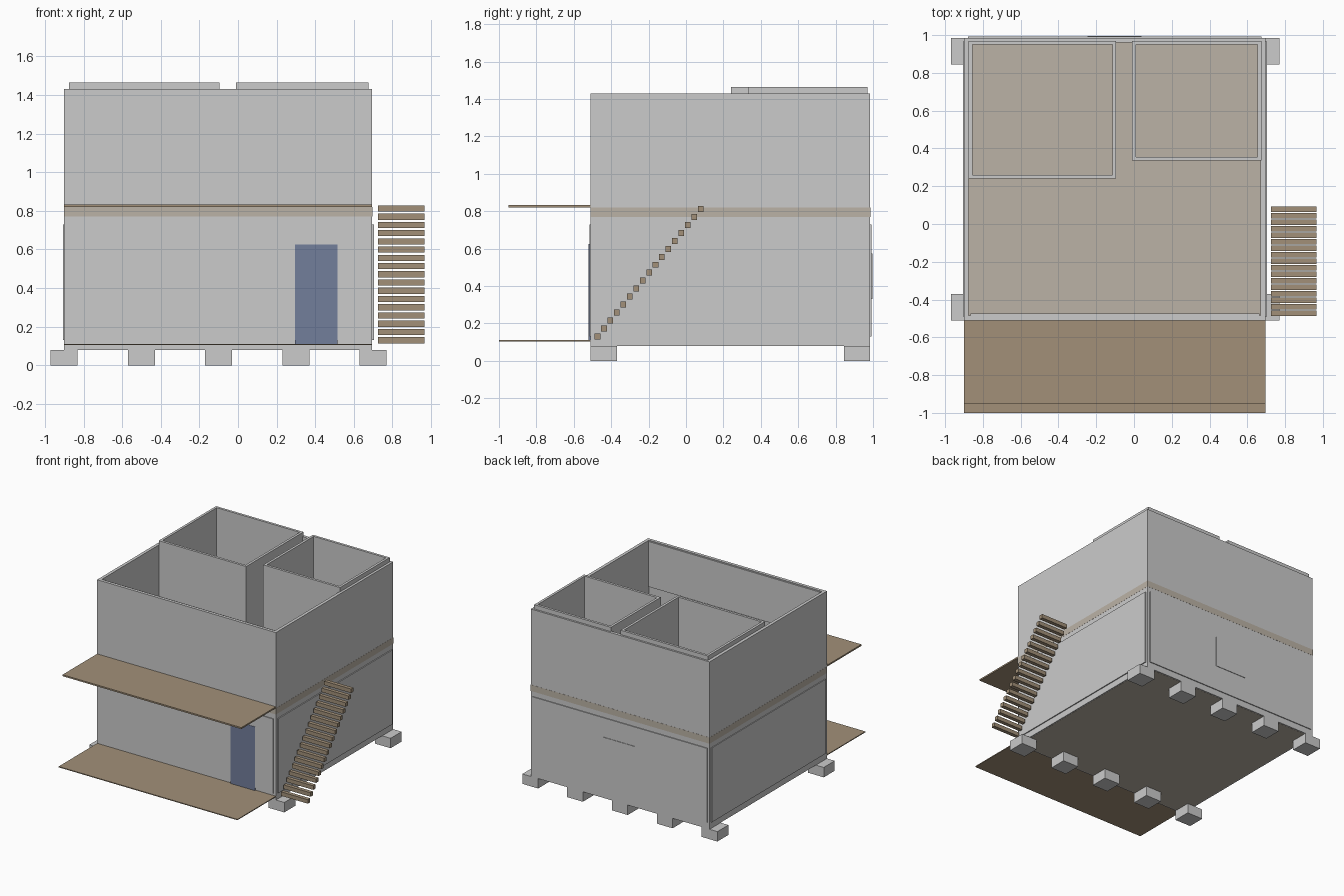
import bpy, bmesh

if "Cube" in bpy.data.objects:
    bpy.data.objects.remove(bpy.data.objects["Cube"])


def material(name, rgb):
    m = bpy.data.materials.new(name)
    m.diffuse_color = (*rgb, 1)
    m.use_nodes = True
    m.node_tree.nodes["Principled BSDF"].inputs["Base Color"].default_value = m.diffuse_color
    return m


timber = material("timber", (0.36, 0.28, 0.19))
pale = material("pale_floor", (0.50, 0.45, 0.38))
blue = material("door_blue", (0.17, 0.21, 0.33))


def finish(name, bm, mat):
    bmesh.ops.recalc_face_normals(bm, faces=bm.faces)
    me = bpy.data.meshes.new(name)
    bm.to_mesh(me)
    bm.free()
    if mat:
        me.materials.append(mat)
    ob = bpy.data.objects.new(name, me)
    bpy.context.collection.objects.link(ob)
    return ob


def box(name, x, y, z, mat=None):
    bm = bmesh.new()
    bmesh.ops.create_cube(bm, size=1)
    for v in bm.verts:
        for i, (a, b) in enumerate((x, y, z)):
            v.co[i] = (a + b) / 2 + v.co[i] * (b - a)
    return finish(name, bm, mat)


def wall_ring(name, x, y, z, t):
    # rectangular tube: outer and inner loops at both heights
    bm = bmesh.new()
    loops = []
    for h in z:
        for d in (0, t):
            x0, x1, y0, y1 = x[0] + d, x[1] - d, y[0] + d, y[1] - d
            loops.append([bm.verts.new((px, py, h)) for px, py in
                          ((x0, y0), (x1, y0), (x1, y1), (x0, y1))])
    lo_out, lo_in, hi_out, hi_in = loops
    for a, b in ((lo_out, hi_out), (hi_out, hi_in), (hi_in, lo_in), (lo_in, lo_out)):
        for i in range(4):
            j = (i + 1) % 4
            bm.faces.new((a[i], a[j], b[j], b[i]))
    return finish(name, bm, None)


X, Y = (-0.9, 0.695), (-0.51, 0.985)

# footings: two rows of five blocks
for row, y in (("front", (-0.51, -0.37)), ("back", (0.845, 0.985))):
    for i in range(5):
        cx = -0.9 + 0.4 * i
        box(f"footing_{row}_{i + 1}", (cx - 0.07, cx + 0.07), y, (0, 0.08))

# outer walls and floors
wall_ring("outer_walls", X, Y, (0.08, 1.43), 0.025)
box("ground_floor", (X[0] + 0.01, X[1] - 0.01), (Y[0] + 0.01, Y[1] - 0.01), (0.079, 0.105), pale)
box("upper_floor", (X[0] - 0.001, X[1] + 0.001), (Y[0] - 0.001, Y[1] + 0.001), (0.77, 0.82), pale)

# thin lower cladding panels
P = (0.13, 0.73)
box("left_panel", (-0.906, -0.9), (-0.49, 0.965), P)
box("right_panel", (0.695, 0.703), (-0.49, 0.965), P)
box("front_panel", (-0.88, 0.675), (-0.517, -0.51), P)
box("back_panel", (-0.88, 0.675), (0.985, 0.992), P)
box("upper_inner_panel", (-0.865, 0.665), (-0.485, -0.474), (1.06, 1.425))

# door and rear window
box("door", (0.295, 0.515), (-0.52, -0.51), (0.11, 0.625), blue)
box("rear_window", (-0.245, 0.04), (0.985, 0.996), (0.33, 0.575))

# upstairs rooms
wall_ring("left_room", (-0.875, -0.095), (0.24, 0.97), (0.82, 1.465), 0.02)
wall_ring("right_room", (-0.01, 0.675), (0.335, 0.97), (0.82, 1.465), 0.02)

# decks
box("balcony", X, (-0.95, -0.51), (0.82, 0.832), timber)
box("porch_deck", X, (-1.0, -0.51), (0.104, 0.111), timber)

# open stair treads
N = 17
for i in range(N):
    f = i / (N - 1)
    y, z = -0.473 + 0.551 * f, 0.13 + 0.682 * f
    box(f"stair_tread_{i + 1}", (0.725, 0.965), (y - 0.015, y + 0.015), (z - 0.016, z + 0.016), timber)
